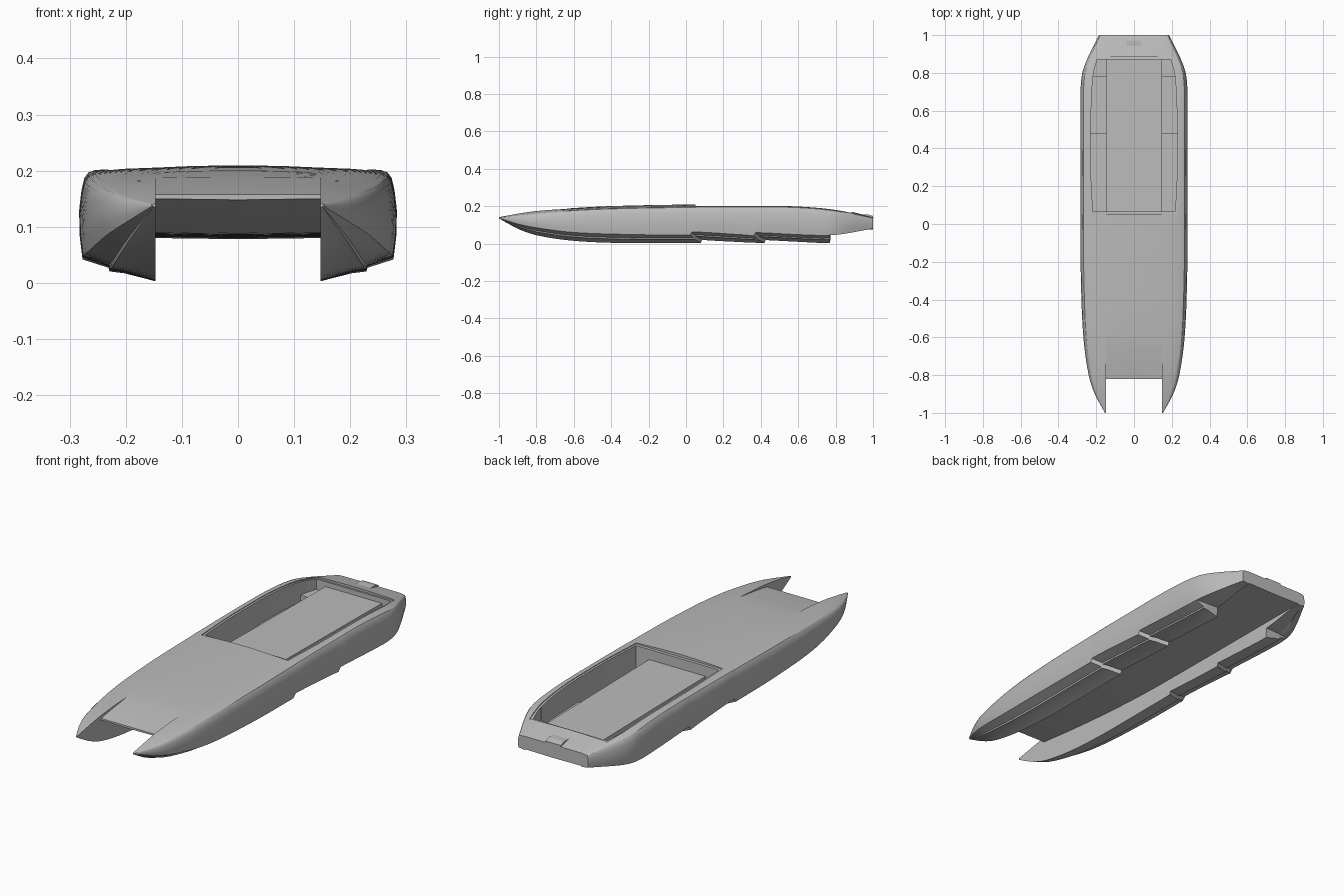
import bpy, bmesh

cube = bpy.data.objects.get("Cube")
if cube:
    bpy.data.objects.remove(cube, do_unlink=True)

grey = bpy.data.materials.new("hull grey")
grey.use_nodes = True
grey.diffuse_color = (0.5, 0.5, 0.5, 1)
grey.node_tree.nodes["Principled BSDF"].inputs["Base Color"].default_value = (0.5, 0.5, 0.5, 1)

INNER = 0.147          # half width of the tunnel
STEPS = (0.05, 0.39)   # running steps in the bottom
END = 0.77             # aft end of the planing surfaces

# Curves along the length: (y, value)
WIDTH = [(-1, .153), (-.9, .208), (-.8, .24), (-.6, .268), (-.3, .281), (0, .283),
         (.7, .283), (.8, .274), (.88, .245), (1, .185)]
SHEER = [(-1, .14), (-.8, .164), (-.5, .186), (0, .198), (.5, .2), (.7, .19), (.85, .17), (1, .138)]
CHINE = [(-1, .137), (-.9, .105), (-.8, .085), (-.6, .06), (-.3, .049), (0, .046), (.77, .045), (1, .08)]
KEEL = [(-1, .135), (-.9, .08), (-.8, .045), (-.6, .015), (-.3, .003), (.77, .003)]
DECK = [(-1, .142), (-.82, .172), (-.62, .187), (-.4, .197), (0, .205), (.5, .206), (.7, .196),
        (.85, .175), (1, .141)]
TUNNEL = [(-.82, .15), (-.6, .125), (-.3, .1), (0, .087), (1, .08)]


def curve(table, y):
    """Smooth monotone-ish interpolation of a table."""
    if y <= table[0][0]:
        return table[0][1]
    for i in range(len(table) - 1):
        (y0, a), (y1, b) = table[i], table[i + 1]
        if y <= y1:
            h = y1 - y0
            p, q = table[max(i - 1, 0)], table[min(i + 2, len(table) - 1)]
            m0 = (b - p[1]) / (y1 - p[0]) * h
            m1 = (q[1] - a) / (q[0] - y0) * h
            if a == b:
                m0 = m1 = 0
            t = (y - y0) / h
            return (a * (2*t**3 - 3*t**2 + 1) + m0 * (t**3 - 2*t**2 + t)
                    + b * (3*t**2 - 2*t**3) + m1 * (t**3 - t**2))
    return table[-1][1]


def loft(name, rings, helper=False):
    """Skin closed rings of points into a capped solid."""
    bm = bmesh.new()
    rows = [[bm.verts.new(p) for p in ring] for ring in rings]
    for a, b in zip(rows, rows[1:]):
        for i in range(len(a)):
            j = (i + 1) % len(a)
            bm.faces.new((a[i], a[j], b[j], b[i]))
    bm.faces.new(rows[0])
    bm.faces.new(rows[-1])
    bmesh.ops.recalc_face_normals(bm, faces=bm.faces)
    mesh = bpy.data.meshes.new(name)
    bm.to_mesh(mesh)
    bm.free()
    obj = bpy.data.objects.new(name, mesh)
    bpy.context.collection.objects.link(obj)
    mesh.materials.append(grey)
    if helper:
        obj.hide_render = True
        obj.hide_set(True)
        obj.display_type = 'WIRE'
    return obj


def sponson_ring(side, y, lift=0.0, shear=0.0, aft=False):
    """Cross-section of one side hull."""
    xo, zt = curve(WIDTH, y), curve(SHEER, y)
    zc, zd = curve(CHINE, y) + lift, curve(DECK, y)
    zk = curve(TUNNEL, y) - .004 if aft else curve(KEEL, y) + lift
    if aft:
        zk = min(zk, zc + .006)
    k = min(1, (xo - INNER) / .1)
    xc = xo - .006 * k
    pts = [(INNER, y, zd), ((INNER + xo - .025 * k) / 2, y, zd * .4 + zt * .6 + .002 * k)]
    # rounded gunwale and topsides
    for dx, f in ((.027, 1), (.016, .97), (.009, .9), (.004, .75), (0, .5), (.001, .25)):
        pts.append((xo - dx * k, y, zc + (zt - zc) * f))
    # chine, spray rail and keel
    for t, f in ((1, 1), (.645, .62), (.63, .45), (.42, .36), (0, 0)):
        pts.append((INNER + (xc - INNER) * t, y + shear * (.5 - t), zk + (zc - zk) * f))
    return [(side * x, py, z) for x, py, z in pts]


def sponson_stations():
    rows = [(-1 + .04 * i, 0, 0, False) for i in range(51)]
    rows = [r for r in rows if all(abs(r[0] - s) > .045 for s in STEPS) and abs(r[0] - END) > .015]
    out = []
    for y, *_ in rows:
        lift = 0
        for s in STEPS:
            if s < y < s + .34:
                lift = .018 * (1 - (y - s) / .34)
        out.append((y, lift, 0, y > END))
    for s in STEPS:
        out += [(s, 0, .06, False), (s + .006, .018, .06, False)]
    out += [(END, 0, 0, False), (END + .004, 0, 0, True)]
    return sorted(out)


def centre_ring(y):
    """Cross-section of the deck and tunnel roof between the side hulls."""
    drop = .014 * max(0, min(1, (-.62 - y) / .2))
    top, low = curve(DECK, y) - drop, curve(TUNNEL, y)
    crown = .004 * min(1, max(0, (1 - y) / .2)) * min(1, max(0, (y + .82) / .4))
    ring = [(INNER * u, y, top + crown * (1 - u * u)) for u in (-1, -.6, -.2, .2, .6, 1)]
    return ring + [(INNER, y, low), (0, y, low - .002), (-INNER, y, low)]


def cockpit_ring(y, x0, x1, floor):
    return [(x0, y, floor), (x1, y, floor), (x1, y, .3), (x0, y, .3)]


# Hulls and centre section
parts = [loft(n, [sponson_ring(s, *r) for r in sponson_stations()])
         for n, s in (("left_side_hull", 1), ("right_side_hull", -1))]
parts.append(loft("deck_and_tunnel", [centre_ring(-.82 + 1.82 * i / 45) for i in range(46)]))

# Cockpit cutters: shallow rebate, raised middle floor and stepped side wells
EDGE = [(.065, .218), (.3, .229), (.5, .229), (.7, .223), (.8, .214), (.87, .195)]


def edge(y):
    return curve(EDGE, y)


def span(a, b, n=8):
    return [a + (b - a) * i / n for i in range(n + 1)]


cutters = [loft("floor_cutter", [cockpit_ring(y, -.15, .15, .15 - .012 * y) for y in span(.065, .87)], True)]
for side in (1, -1):
    for a, b, floor in ((.065, .48, .06), (.479, .78, .085), (.779, .87, .115)):
        cutters.append(loft("well_cutter", [cockpit_ring(y, side * .149, side * edge(y), floor)
                                            for y in span(a, b)], True))
rebate = []
for y in span(.05, .885, 16):
    x, z = edge(min(max(y, .065), .87)) + .01, curve(DECK, y) - .008
    rebate.append(cockpit_ring(y, -x, x, z))
cutters.append(loft("rebate_cutter", rebate, True))

for obj in parts:
    for cutter in cutters:
        mod = obj.modifiers.new("cockpit", 'BOOLEAN')
        mod.operation = 'DIFFERENCE'
        mod.solver = 'EXACT'
        mod.object = cutter
    bpy.ops.object.select_all(action='DESELECT')
    obj.select_set(True)
    bpy.context.view_layer.objects.active = obj
    for mod in list(obj.modifiers):
        bpy.ops.object.modifier_apply(modifier=mod.name)
    bpy.ops.object.shade_smooth_by_angle(angle=.5)

for cutter in cutters:
    bpy.data.objects.remove(cutter, do_unlink=True)

# Small mounting pad on the stern
loft("stern_pad", [[(-.04, y, .13), (.04, y, .13), (.04, y, z), (-.04, y, z)]
                   for y, z in ((.92, .156), (.972, .156), (1, .148))])
